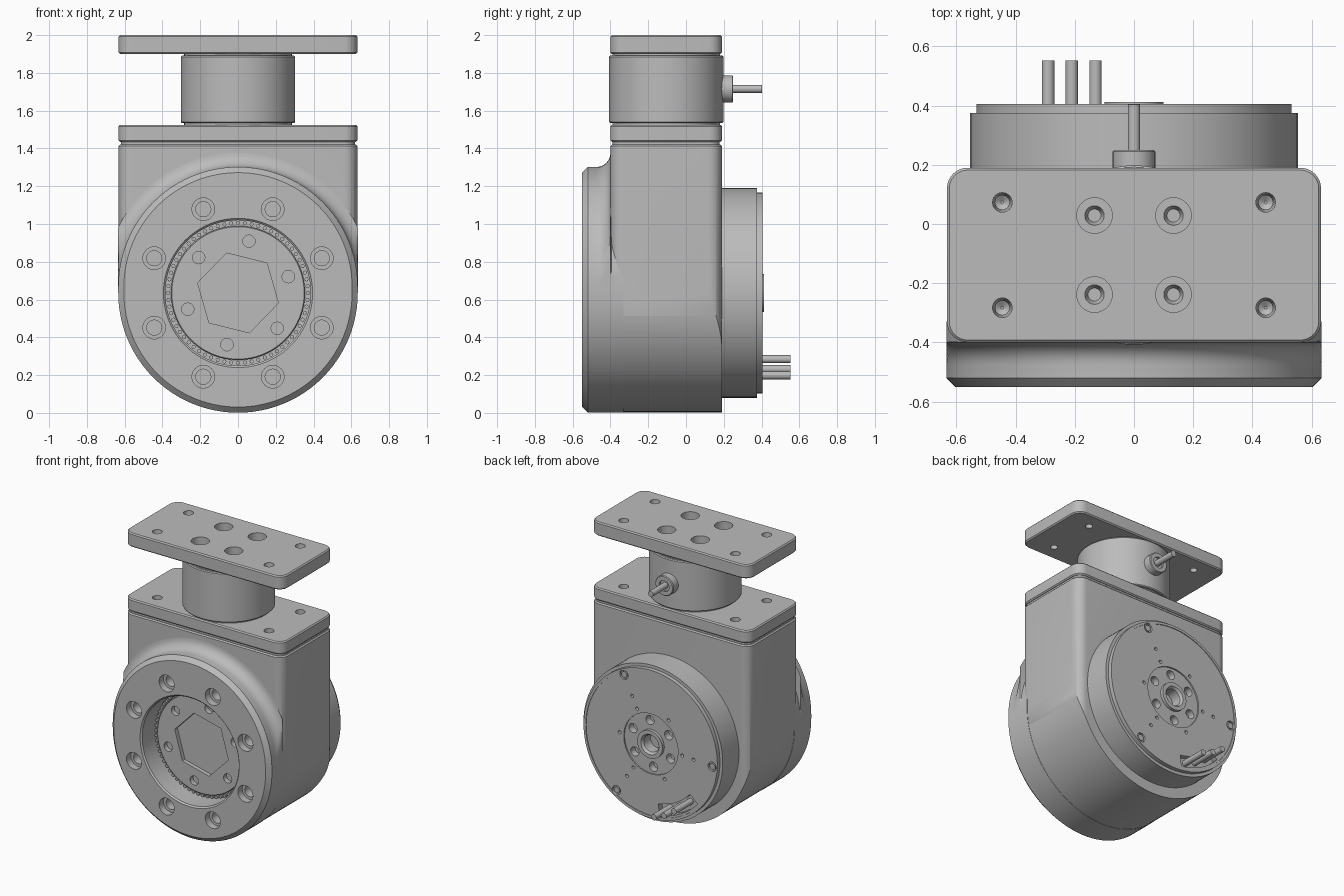
import bpy, bmesh, math
from mathutils import Vector

cube = bpy.data.objects.get("Cube")
if cube:
    bpy.data.objects.remove(cube, do_unlink=True)

grey = bpy.data.materials.new("machined grey")
GREY = (0.5, 0.5, 0.5, 1)
grey.diffuse_color = GREY
grey.use_nodes = True
grey.node_tree.nodes["Principled BSDF"].inputs["Base Color"].default_value = GREY

HUB = 0.635      # height of the drive axis
MID = -0.105     # depth of the vertical axis
HALF = 0.632     # half width of the housing


def loft(bm, rings):
    """Skin a list of equal-length point rings and cap both ends."""
    loops = [[bm.verts.new(p) for p in ring] for ring in rings]
    n = len(loops[0])
    faces = [bm.faces.new((a[i], a[(i + 1) % n], b[(i + 1) % n], b[i]))
             for a, b in zip(loops, loops[1:]) for i in range(n)]
    faces += [bm.faces.new(loops[0]), bm.faces.new(loops[-1])]
    bmesh.ops.recalc_face_normals(bm, faces=faces)


def turned(bm, profile, axis, a=0, b=0, n=64, turn=0):
    """Turn (radius, position) pairs about a y axis at x=a, z=b or a z axis at x=a, y=b."""
    rings = []
    for r, t in profile:
        ring = []
        for i in range(n):
            ang = turn + math.tau * i / n
            u, v = a + r * math.cos(ang), b + r * math.sin(ang)
            ring.append(Vector((u, t, v) if axis == "y" else (u, v, t)))
        rings.append(ring)
    loft(bm, rings)


def plan(z, inset=0, radius=0.07, steps=8):
    """Rounded rectangle ring at height z."""
    cx, cy = HALF - radius, 0.295 - radius
    ring = []
    for q, (sx, sy) in enumerate(((1, 1), (-1, 1), (-1, -1), (1, -1))):
        for i in range(steps + 1):
            ang = math.pi / 2 * (q + i / steps)
            r = radius - inset
            ring.append(Vector((sx * cx + r * math.cos(ang),
                                MID + sy * cy + r * math.sin(ang), z)))
    return ring


def finish(name, bm):
    mesh = bpy.data.meshes.new(name)
    bm.to_mesh(mesh)
    bm.free()
    mesh.materials.append(grey)
    ob = bpy.data.objects.new(name, mesh)
    bpy.context.scene.collection.objects.link(ob)
    return ob


def combine(ob, bm, operation="DIFFERENCE"):
    """Apply a boolean with the solids in bm, then discard them."""
    tool = finish("cutter", bm)
    tool.hide_render = True
    mod = ob.modifiers.new("cut", "BOOLEAN")
    mod.operation, mod.object, mod.solver = operation, tool, "EXACT"
    bpy.context.view_layer.objects.active = ob
    bpy.ops.object.modifier_apply(modifier=mod.name)
    bpy.data.objects.remove(tool, do_unlink=True)


def polar(radius, start, count):
    """Points spaced evenly round the drive axis."""
    for i in range(count):
        ang = math.radians(start) + math.tau * i / count
        yield radius * math.cos(ang), HUB + radius * math.sin(ang)


def plate(name, z0, z1):
    bm = bmesh.new()
    e = 0.008
    loft(bm, [plan(z0, e), plan(z0 + e), plan(z1 - e), plan(z1, e)])
    return finish(name, bm)


def bore_cutter():
    bm = bmesh.new()
    turned(bm, [(0.4, -0.6), (0.395, -0.55), (0.385, -0.54), (0.385, -0.38)], "y", 0, HUB, 96)
    return bm


# Housing: arch-shaped slab trimmed to rounded vertical corners
bm = bmesh.new()
arch = [(HALF * math.cos(t), HUB + HALF * math.sin(t))
        for t in (math.pi + math.pi * i / 48 for i in range(49))]
arch += [(HALF, 1.6), (-HALF, 1.6)]
loft(bm, [[Vector((x, y, z)) for x, z in arch] for y in (-0.5, 0.3)])
housing = finish("housing", bm)
bm = bmesh.new()
loft(bm, [plan(-0.5), plan(1.412), plan(1.42, 0.008)])
combine(housing, bm, "INTERSECT")
combine(housing, bore_cutter())


# Front boss: chamfered stadium that flares into the housing
def stadium(y, grow):
    ring = []
    for i in range(98):
        upper = i < 49
        ang = math.pi * (i if upper else i - 1) / 48
        g = grow if upper else min(grow, 0)
        r = 0.634 + g
        x = max(-0.634, min(0.634, r * math.cos(ang)))
        ring.append(Vector((x, y, (0.668 if upper else HUB) + r * math.sin(ang))))
    return ring


sections = [(-0.55, -0.03), (-0.52, 0)]
for i in range(9):
    t = math.pi / 2 * i / 8
    sections.append((-0.475 + 0.075 * math.sin(t), 0.075 * (1 - math.cos(t))))
sections += [(-0.395, 0), (-0.33, 0)]
bm = bmesh.new()
loft(bm, [stadium(y, g) for y, g in sections])
boss = finish("front_boss", bm)
combine(boss, bore_cutter())
bm = bmesh.new()
for x, z in polar(0.48, 22.5, 8):
    turned(bm, [(0.06, -0.6), (0.06, -0.50), (0.04, -0.50), (0.04, -0.43)], "y", x, z, 24)
combine(boss, bm)

# Output disc with hexagonal socket and bolt holes
bm = bmesh.new()
turned(bm, [(0.355, -0.36), (0.355, -0.41), (0.35, -0.415)], "y", 0, HUB, 96)
disc = finish("output_disc", bm)
bm = bmesh.new()
turned(bm, [(0.22, -0.5), (0.22, -0.385)], "y", 0, HUB, 6, math.radians(46))
for x, z in polar(0.28, 78, 6):
    turned(bm, [(0.033, -0.5), (0.033, -0.375)], "y", x, z, 20)
combine(disc, bm)

# Ring of bearing rollers round the disc
bm = bmesh.new()
for x, z in polar(0.37, 0, 64):
    turned(bm, [(0.011, -0.37), (0.011, -0.405)], "y", x, z, 8)
finish("bearing_rollers", bm)

# Rear cover with stepped rim, hub and raised centre ring
bm = bmesh.new()
turned(bm, [(0.555, 0.17), (0.555, 0.375), (0.533, 0.375), (0.533, 0.405), (0.515, 0.405),
            (0.515, 0.4), (0.216, 0.4), (0.216, 0.39), (0.1, 0.39), (0.1, 0.412),
            (0.072, 0.412), (0.06, 0.395), (0.06, 0.32)], "y", 0, HUB, 96)
cover = finish("rear_cover", bm)
bm = bmesh.new()
for radius, start, count, r, depth in ((0.165, 85, 6, 0.033, 0.34), (0.49, 64, 3, 0.033, 0.385),
                                       (0.34, 64, 3, 0.012, 0.37), (0.25, 4, 6, 0.012, 0.37)):
    for x, z in polar(radius, start, count):
        turned(bm, [(r, 0.5), (r, depth)], "y", x, z, 20)
# Kidney-shaped cable pocket
inner = [(0.42, math.radians(-138 + 4 * i)) for i in range(11)]
pocket = inner + [(0.5, t) for r, t in reversed(inner)]
loft(bm, [[Vector((r * math.cos(t), y, HUB + r * math.sin(t))) for r, t in pocket]
          for y in (0.36, 0.5)])
combine(cover, bm)

# Screws seated in the cover rim
bm = bmesh.new()
for x, z in polar(0.49, 64, 3):
    turned(bm, [(0.022, 0.37), (0.022, 0.398)], "y", x, z, 16)
finish("cover_screws", bm)

# Cable pins
bm = bmesh.new()
for x in (-0.13, -0.21, -0.29):
    z = HUB - math.sqrt(0.455 ** 2 - x * x)
    turned(bm, [(0.021, 0.34), (0.021, 0.553)], "y", x, z, 20)
finish("cable_pins", bm)

# Lower plate on a narrow seam
bm = bmesh.new()
loft(bm, [plan(1.40, 0.012), plan(1.45, 0.012)])
finish("seam", bm)
lower = plate("lower_plate", 1.435, 1.525)
upper = plate("upper_plate", 1.90, 2.0)
corners = [(sx * 0.445, MID + sy * 0.178) for sx in (-1, 1) for sy in (-1, 1)]
bm = bmesh.new()
for x, y in corners:
    turned(bm, [(0.033, 1.6), (0.033, 1.48), (0.005, 1.46)], "z", x, y, 24)
combine(lower, bm)

# Upper plate holes: tapered corner holes and counterbored inner holes
bm = bmesh.new()
for x, y in corners:
    turned(bm, [(0.033, 2.1), (0.033, 1.98), (0.024, 1.93), (0.024, 1.8)], "z", x, y, 24)
    turned(bm, [(0.06, 2.1), (0.06, 1.94), (0.033, 1.94), (0.022, 1.91)], "z",
           x * 0.3, MID + (y - MID) * 0.75, 32)
combine(upper, bm)

# Neck motor with recessed ends
bm = bmesh.new()
turned(bm, [(0.285, 1.51), (0.285, 1.535), (0.297, 1.535), (0.303, 1.541), (0.303, 1.885),
            (0.297, 1.891), (0.285, 1.891), (0.285, 1.91)], "z", 0, MID, 96)
finish("neck", bm)

# Connector and its pin at the back of the neck
bm = bmesh.new()
turned(bm, [(0.072, 0.13), (0.072, 0.245), (0.067, 0.25), (0.04, 0.25), (0.04, 0.235),
            (0.021, 0.235), (0.021, 0.403)], "y", 0, 1.715, 32)
finish("connector", bm)

# Smooth curved surfaces, keep edges sharp
for ob in bpy.context.scene.objects:
    ob.select_set(ob.type == "MESH")
bpy.context.view_layer.objects.active = housing
bpy.ops.object.shade_smooth_by_angle(angle=math.radians(30))
